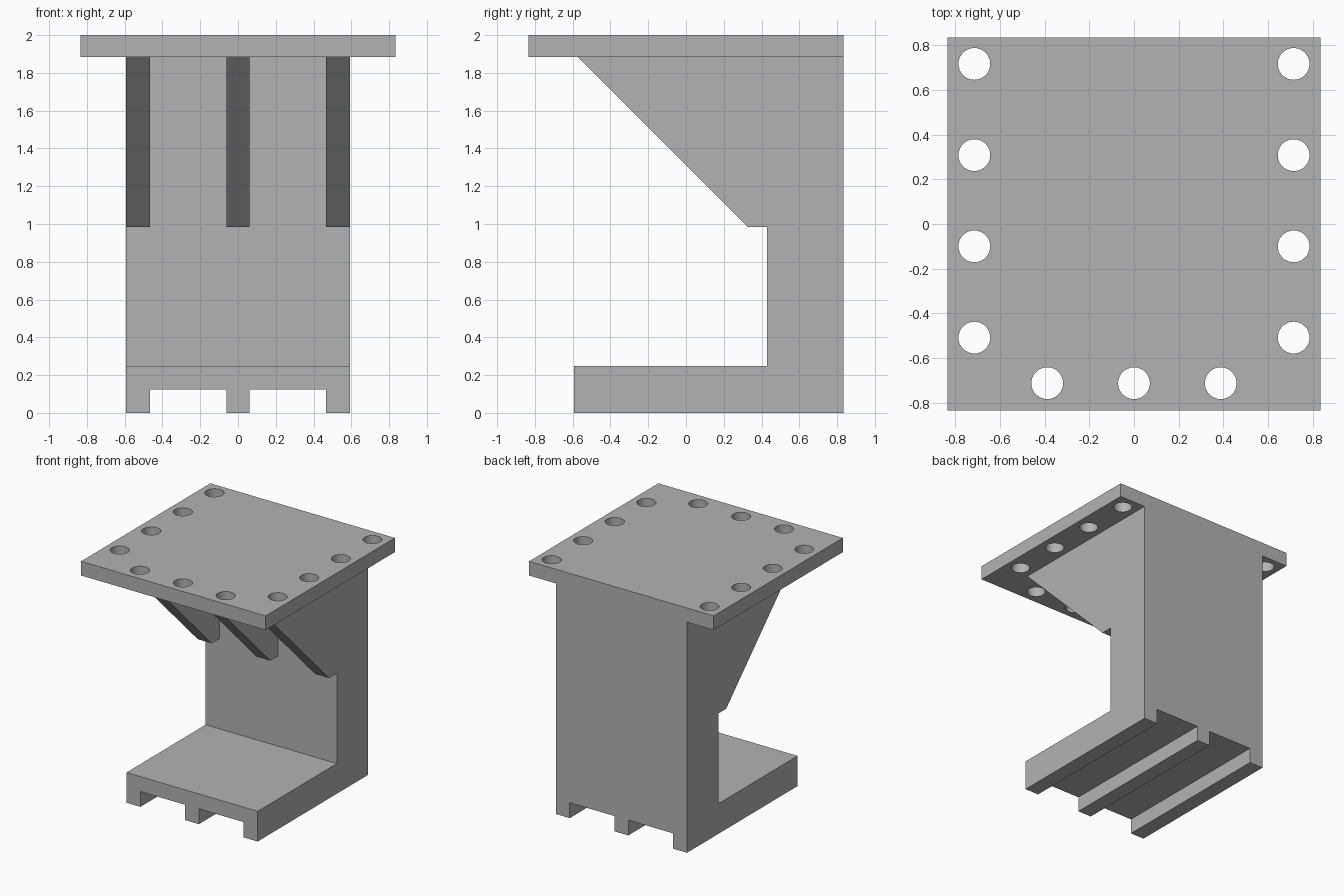
import bpy
import bmesh
from mathutils import Matrix, Vector

cube = bpy.data.objects.get("Cube")
if cube:
    bpy.data.objects.remove(cube, do_unlink=True)

grey = bpy.data.materials.new("plain grey")
grey.use_nodes = True
colour = (0.45, 0.45, 0.45, 1)
grey.diffuse_color = colour
grey.node_tree.nodes["Principled BSDF"].inputs["Base Color"].default_value = colour

HALF = 0.834        # half size of the square top plate
BODY = 0.593        # half width of the bracket
PLATE_Z = 1.884     # underside of the top plate
WALL_Y = 0.428      # front of the back wall
BASE_Z = 0.247      # top of the base
RIB_IN, RIB_OUT = 0.062, 0.467   # gap between centre and side ribs


def finish(name, bm):
    bmesh.ops.recalc_face_normals(bm, faces=bm.faces)
    mesh = bpy.data.meshes.new(name)
    bm.to_mesh(mesh)
    bm.free()
    mesh.materials.append(grey)
    obj = bpy.data.objects.new(name, mesh)
    bpy.context.collection.objects.link(obj)
    return obj


def add_box(bm, low, high):
    low, high = Vector(low), Vector(high)
    matrix = Matrix.Translation((low + high) / 2) @ Matrix.Diagonal((*(high - low), 1))
    bmesh.ops.create_cube(bm, size=1, matrix=matrix)


def cut(obj, cutter):
    mod = obj.modifiers.new("cut", "BOOLEAN")
    mod.operation = "DIFFERENCE"
    mod.solver = "EXACT"
    mod.object = cutter
    cutter.hide_render = True
    cutter.hide_viewport = True


# Bracket: side outline swept across the full width
outline = [(-BODY, 0), (HALF, 0), (HALF, PLATE_Z), (-0.572, PLATE_Z),
           (0.328, 0.984), (WALL_Y, 0.984), (WALL_Y, BASE_Z), (-BODY, BASE_Z)]
bm = bmesh.new()
face = bm.faces.new([bm.verts.new((-BODY, y, z)) for y, z in outline])
swept = bmesh.ops.extrude_face_region(bm, geom=[face])
bmesh.ops.translate(bm, vec=(2 * BODY, 0, 0),
                    verts=[v for v in swept["geom"] if isinstance(v, bmesh.types.BMVert)])
bracket = finish("bracket", bm)

# Gaps between the three ribs, and the two grooves under the base
bm = bmesh.new()
for left, right in ((-RIB_OUT, -RIB_IN), (RIB_IN, RIB_OUT)):
    add_box(bm, (left, -1, 0.6), (right, WALL_Y, 2.2))
    add_box(bm, (left, -1, -0.1), (right, 1, 0.125))
cut(bracket, finish("gap_cutter", bm))

# Top plate with bolt holes along three edges
bm = bmesh.new()
add_box(bm, (-HALF, -HALF, PLATE_Z), (HALF, HALF, 2))
plate = finish("top_plate", bm)

holes = [(side * 0.714, 0.716 - 0.408 * i) for side in (-1, 1) for i in range(4)]
holes += [(0.388 * i, -0.712) for i in (-1, 0, 1)]
bm = bmesh.new()
for x, y in holes:
    bmesh.ops.create_cone(bm, cap_ends=True, segments=48, radius1=0.071, radius2=0.071,
                          depth=0.4, matrix=Matrix.Translation((x, y, 1.95)))
cut(plate, finish("hole_cutter", bm))

# Smooth hole walls, crisp edges elsewhere
bpy.ops.object.select_all(action="DESELECT")
plate.select_set(True)
bpy.context.view_layer.objects.active = plate
bpy.ops.object.modifier_apply(modifier="cut")
bpy.ops.object.shade_smooth_by_angle()
